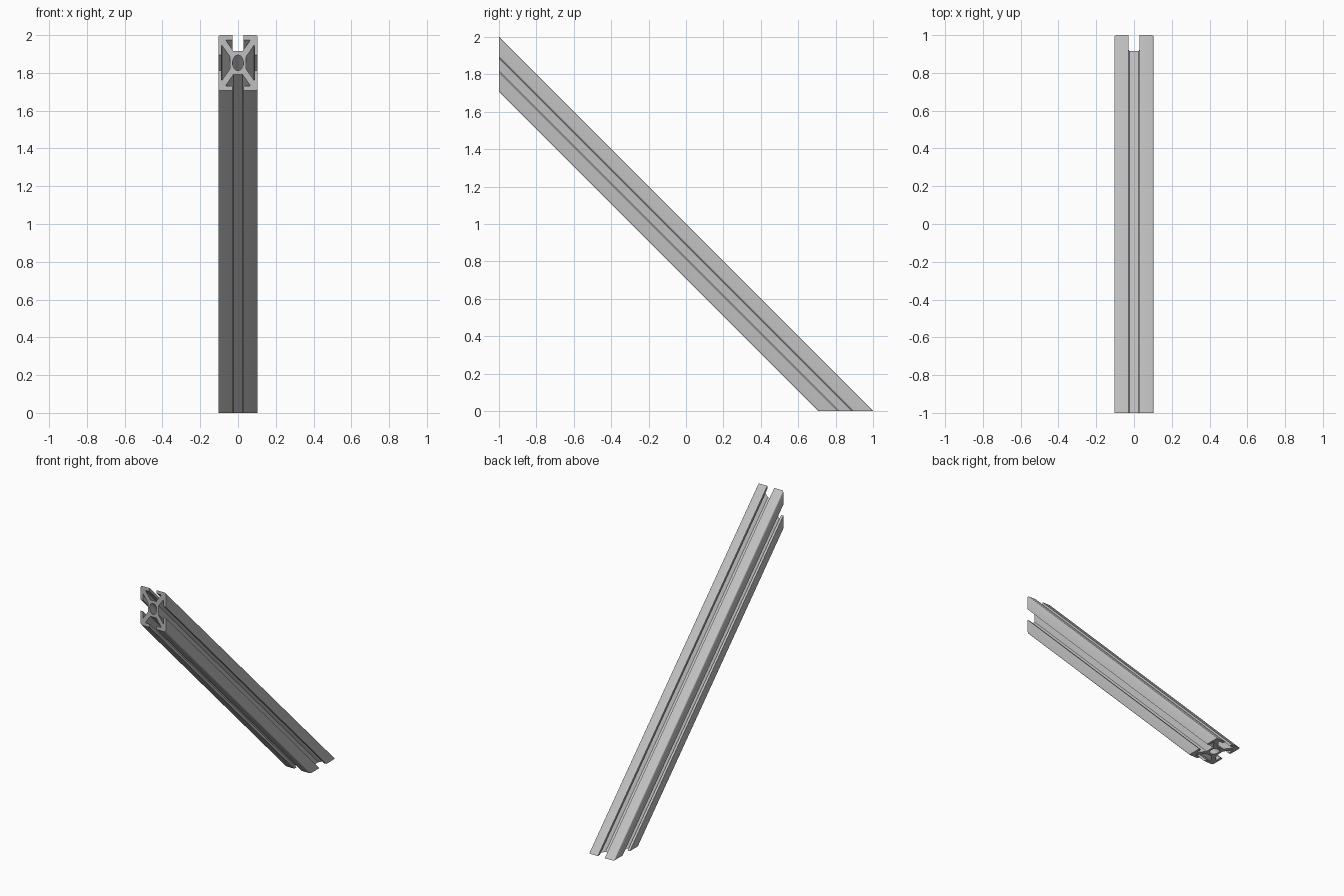
import bpy, bmesh, math

cube = bpy.data.objects.get("Cube")
if cube:
    bpy.data.objects.remove(cube, do_unlink=True)

# Section dimensions
SLANT = math.sqrt(2)
HALF = (SLANT - 1) / 4      # half width of the square section
SLOT = 0.029                # half width of the slot opening
LIP = 0.0175                # thickness of the slot lips
POCKET = 0.064              # half width of the slot pocket
CORE = 0.0435               # slot floor distance from the centre
FLOOR = 0.024               # half width of the slot floor
BORE = 0.029                # centre hole radius
ROUND = 0.009               # outer corner radius

metal = bpy.data.materials.new("aluminium grey")
metal.use_nodes = True
grey = (0.53, 0.53, 0.53, 1)
metal.diffuse_color = grey
metal.node_tree.nodes["Principled BSDF"].inputs["Base Color"].default_value = grey


def section_outline():
    """One rounded corner and one T-slot, turned four times."""
    c = HALF - ROUND
    corner = [(c + ROUND * math.cos(a), c + ROUND * math.sin(a))
              for a in (math.radians(d) for d in (0, 30, 60, 90))]
    half_slot = [(SLOT, HALF), (SLOT, HALF - LIP), (POCKET, HALF - LIP),
                 (POCKET, POCKET + CORE - FLOOR), (FLOOR, CORE)]
    side = corner + half_slot + [(-x, v) for x, v in reversed(half_slot)]
    outline = []
    for _ in range(4):
        outline += side
        side = [(-v, x) for x, v in side]
    return outline


def add_loop(bm, points):
    """Draw a closed loop on the upright front end plane."""
    verts = [bm.verts.new((x, -1, 2 + (v - HALF) * SLANT)) for x, v in points]
    return [bm.edges.new((a, b)) for a, b in zip(verts, verts[1:] + verts[:1])]


# Slotted brace: fill the upright end, sweep it down to the ground cut
bm = bmesh.new()
bore = [(BORE * math.cos(i * math.tau / 32), BORE * math.sin(i * math.tau / 32))
        for i in range(32)]
edges = add_loop(bm, section_outline()) + add_loop(bm, bore)
bmesh.ops.triangle_fill(bm, edges=edges, use_beauty=True, use_dissolve=False,
                        normal=(0, -1, 0))
swept = bmesh.ops.extrude_face_region(bm, geom=bm.faces[:], use_keep_orig=True)
for item in swept["geom"]:
    if isinstance(item, bmesh.types.BMVert):
        item.co.y, item.co.z = item.co.z - 1, 0
bmesh.ops.recalc_face_normals(bm, faces=bm.faces[:])

mesh = bpy.data.meshes.new("slotted_brace")
bm.to_mesh(mesh)
bm.free()
mesh.materials.append(metal)
brace = bpy.data.objects.new("slotted_brace", mesh)
bpy.context.collection.objects.link(brace)

# Smooth the bore and rounded corners, keep the cut edges crisp
bpy.ops.object.select_all(action="DESELECT")
brace.select_set(True)
bpy.context.view_layer.objects.active = brace
bpy.ops.object.shade_smooth_by_angle(angle=math.radians(35))
